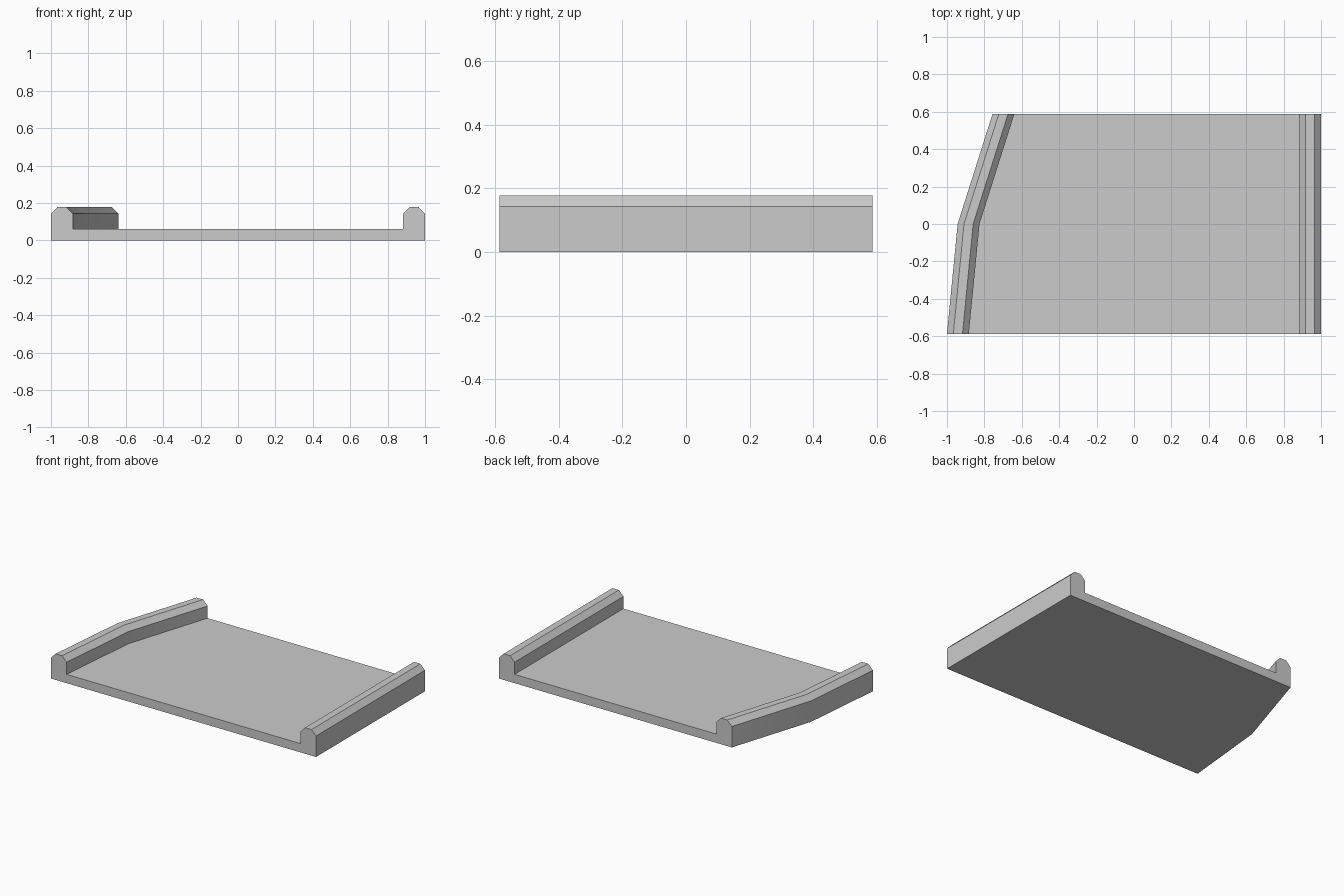
import bpy
import bmesh
import math

# Remove the default cube
cube = bpy.data.objects.get("Cube")
if cube:
    bpy.data.objects.remove(cube, do_unlink=True)

HALF_DEPTH = 0.587
DECK_TOP = 0.06
SHOULDER = 0.143
CREST = 0.178
KERB_WIDTH = 0.117
CHAMFER = 0.034

# Plain grey material
grey = bpy.data.materials.new("plain_grey")
grey.use_nodes = True
colour = (0.6, 0.6, 0.6, 1.0)
grey.diffuse_color = colour
grey.node_tree.nodes["Principled BSDF"].inputs["Base Color"].default_value = colour


def kerb(outer, inward):
    """Chamfered kerb outline, from the outer foot to the deck."""
    inner = outer + inward * KERB_WIDTH
    return [(outer, 0),
            (outer, SHOULDER),
            (outer + inward * CHAMFER, CREST),
            (inner - inward * CHAMFER, CREST),
            (inner, SHOULDER),
            (inner, DECK_TOP)]


def section(right_edge):
    """Closed cross-section of the deck with a kerb on each side."""
    return kerb(right_edge, 1) + kerb(1, -1)[::-1]


# Loft the cross-section along y, with the bent kerb on the right side
stations = [(-HALF_DEPTH, -1.0), (0.0, -0.943), (HALF_DEPTH, -0.757)]
bm = bmesh.new()
rings = [[bm.verts.new((x, y, z)) for x, z in section(edge)]
         for y, edge in stations]
count = len(rings[0])
for near, far in zip(rings, rings[1:]):
    for i in range(count):
        j = (i + 1) % count
        bm.faces.new((near[i], near[j], far[j], far[i]))

# Flat end faces
bm.faces.new(rings[0])
bm.faces.new(rings[-1][::-1])
bmesh.ops.recalc_face_normals(bm, faces=bm.faces)

mesh = bpy.data.meshes.new("deck_with_kerbs")
bm.to_mesh(mesh)
bm.free()
mesh.materials.append(grey)
deck = bpy.data.objects.new("deck_with_kerbs", mesh)
bpy.context.collection.objects.link(deck)

# Soften the bend while keeping the chamfers crisp
bpy.ops.object.select_all(action="DESELECT")
deck.select_set(True)
bpy.context.view_layer.objects.active = deck
bpy.ops.object.shade_smooth_by_angle(angle=math.radians(30))
